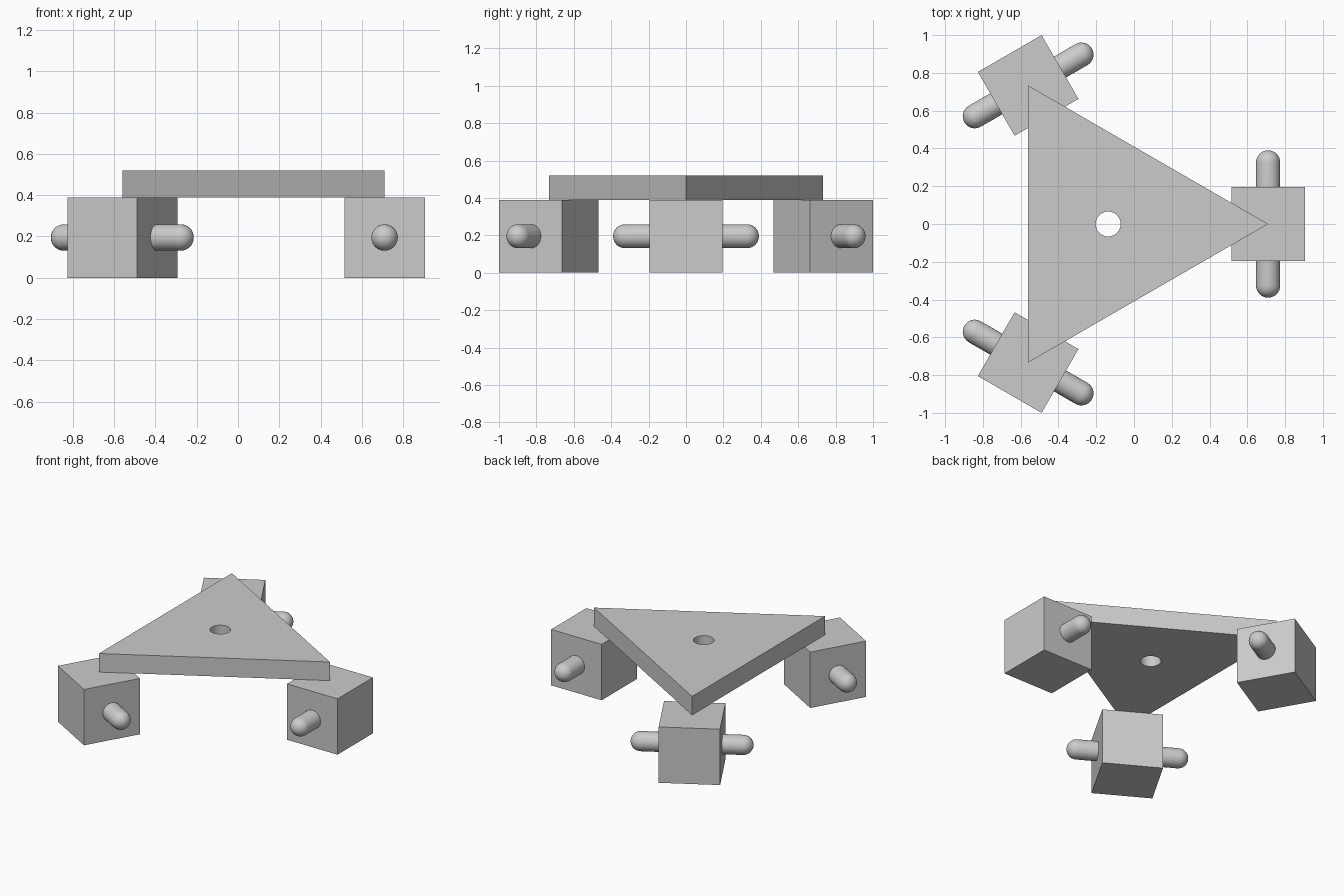
import bpy
import bmesh
from math import sin, cos, pi, radians
from mathutils import Matrix, Vector

if "Cube" in bpy.data.objects:
    bpy.data.objects.remove(bpy.data.objects["Cube"], do_unlink=True)

CENTRE = Vector((-0.137, 0, 0))   # middle of the triangle
REACH = 0.847                     # middle to each corner
BLOCK = 0.39                      # block edge length
PLATE = 0.13                      # plate thickness
HOLE = 0.066
PIN_R, PIN_HALF = 0.064, 0.39

grey = bpy.data.materials.new("light grey")
grey.use_nodes = True
grey.diffuse_color = (0.6, 0.6, 0.6, 1)
grey.node_tree.nodes["Principled BSDF"].inputs["Base Color"].default_value = (0.6, 0.6, 0.6, 1)


def finish(name, bm, matrix, smooth=False):
    bmesh.ops.recalc_face_normals(bm, faces=bm.faces)
    mesh = bpy.data.meshes.new(name)
    bm.to_mesh(mesh)
    bm.free()
    mesh.materials.append(grey)
    ob = bpy.data.objects.new(name, mesh)
    bpy.context.collection.objects.link(ob)
    ob.matrix_world = matrix
    if smooth:
        bpy.ops.object.select_all(action='DESELECT')
        ob.select_set(True)
        bpy.context.view_layer.objects.active = ob
        bpy.ops.object.shade_smooth_by_angle(angle=radians(35))
    return ob


def ring(bm, radius, count):
    verts = [bm.verts.new((radius * cos(2 * pi * i / count), radius * sin(2 * pi * i / count), 0))
             for i in range(count)]
    return [bm.edges.new((verts[i], verts[(i + 1) % count])) for i in range(count)]


# Triangular plate with a round hole
bm = bmesh.new()
outline = ring(bm, REACH, 3) + ring(bm, HOLE, 32)
bmesh.ops.triangle_fill(bm, edges=outline, use_beauty=True, normal=(0, 0, 1))
top = bmesh.ops.extrude_face_region(bm, geom=bm.faces[:])
bmesh.ops.translate(bm, verts=[g for g in top["geom"] if isinstance(g, bmesh.types.BMVert)],
                    vec=(0, 0, PLATE))
finish("triangle_plate", bm, Matrix.Translation(CENTRE + Vector((0, 0, BLOCK))), True)


def block():
    bm = bmesh.new()
    bmesh.ops.create_cube(bm, size=BLOCK)
    return bm


def pin():
    # Half outline of a round-ended rod, spun around y
    bm = bmesh.new()
    steps = 8
    straight = PIN_HALF - PIN_R
    arc = [(PIN_R * sin(pi / 2 * i / steps), straight + PIN_R * cos(pi / 2 * i / steps))
           for i in range(steps + 1)]
    arc += [(x, -y) for x, y in reversed(arc)]
    verts = [bm.verts.new((x, y, 0)) for x, y in arc]
    edges = [bm.edges.new(pair) for pair in zip(verts, verts[1:])]
    bmesh.ops.spin(bm, geom=verts + edges, cent=(0, 0, 0), axis=(0, 1, 0),
                   angle=2 * pi, steps=32)
    bmesh.ops.remove_doubles(bm, verts=bm.verts, dist=0.0001)
    return bm


# A block with a round-ended pin through it under each corner
for i, side in enumerate(("left", "back_right", "front_right")):
    place = (Matrix.Translation(CENTRE) @ Matrix.Rotation(i * 2 * pi / 3, 4, 'Z')
             @ Matrix.Translation((REACH, 0, BLOCK / 2)))
    finish(side + "_block", block(), place)
    finish(side + "_pin", pin(), place, True)
